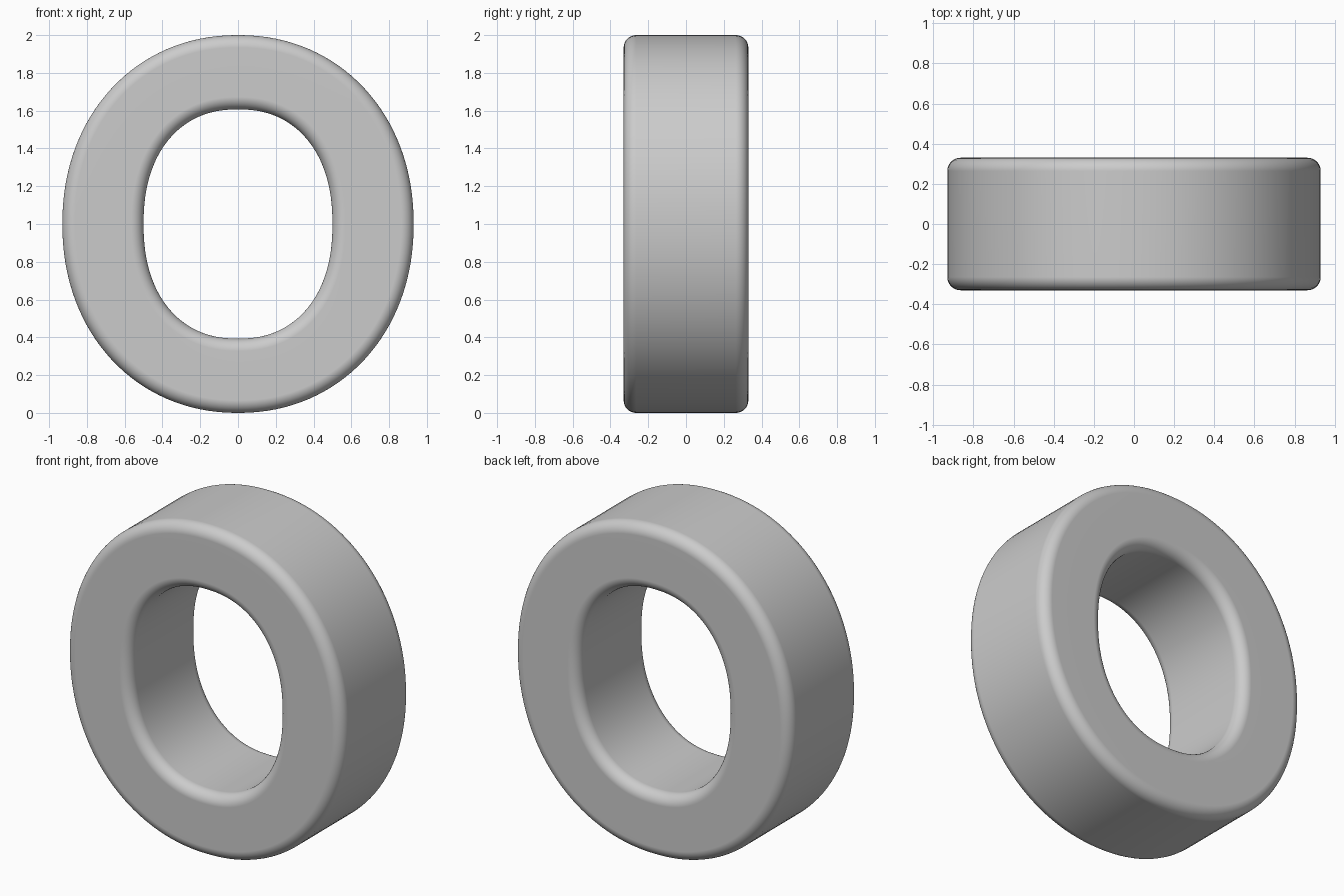
import bpy, bmesh
from math import sin, cos, pi, copysign, hypot

if "Cube" in bpy.data.objects:
    bpy.data.objects.remove(bpy.data.objects["Cube"])

SEGMENTS = 128       # steps around the ring
HALF_DEPTH = 0.33
ROUND = 0.066        # edge rounding radius
STEPS = 8            # steps per rounded edge


def power(v, p):
    return copysign(abs(v) ** p, v)


def outline_point(t, half_w, half_h, n, offset):
    """Point on a slightly squared oval, shifted along its normal."""
    x = half_w * power(cos(t), 2 / n)
    z = half_h * power(sin(t), 2 / n)
    nx = power(x / half_w, n - 1) / half_w
    nz = power(z / half_h, n - 1) / half_h
    length = hypot(nx, nz)
    return x + offset * nx / length, 1 + z + offset * nz / length


# Wall profile: (inset into the material, y), front to back
corner = [(ROUND * (1 - sin(a)), -HALF_DEPTH + ROUND * (1 - cos(a)))
          for a in (i * pi / 2 / STEPS for i in range(STEPS + 1))]
wall = corner + [(d, -y) for d, y in reversed(corner)]

# Closed cross-section: outer wall front to back, inner wall back to front
section = [((0.93, 1.0, 2.1), -d, y) for d, y in wall]
section += [((0.5, 0.607, 2.25), d, y) for d, y in reversed(wall)]

# Sweep the section round the oval
bm = bmesh.new()
rings = []
for i in range(SEGMENTS):
    t = 2 * pi * i / SEGMENTS
    ring = []
    for oval, offset, y in section:
        x, z = outline_point(t, *oval, offset)
        ring.append(bm.verts.new((x, y, z)))
    rings.append(ring)
count = len(section)
for i in range(SEGMENTS):
    a, b = rings[i], rings[(i + 1) % SEGMENTS]
    for j in range(count):
        k = (j + 1) % count
        bm.faces.new((a[j], a[k], b[k], b[j]))
bmesh.ops.recalc_face_normals(bm, faces=bm.faces)

mesh = bpy.data.meshes.new("oval_ring")
bm.to_mesh(mesh)
bm.free()
ring_obj = bpy.data.objects.new("oval_ring", mesh)
bpy.context.collection.objects.link(ring_obj)

# Smooth shading with flat front and back
bpy.context.view_layer.objects.active = ring_obj
ring_obj.select_set(True)
bpy.ops.object.shade_smooth_by_angle()
ring_obj.modifiers.new("clean_normals", 'WEIGHTED_NORMAL')
